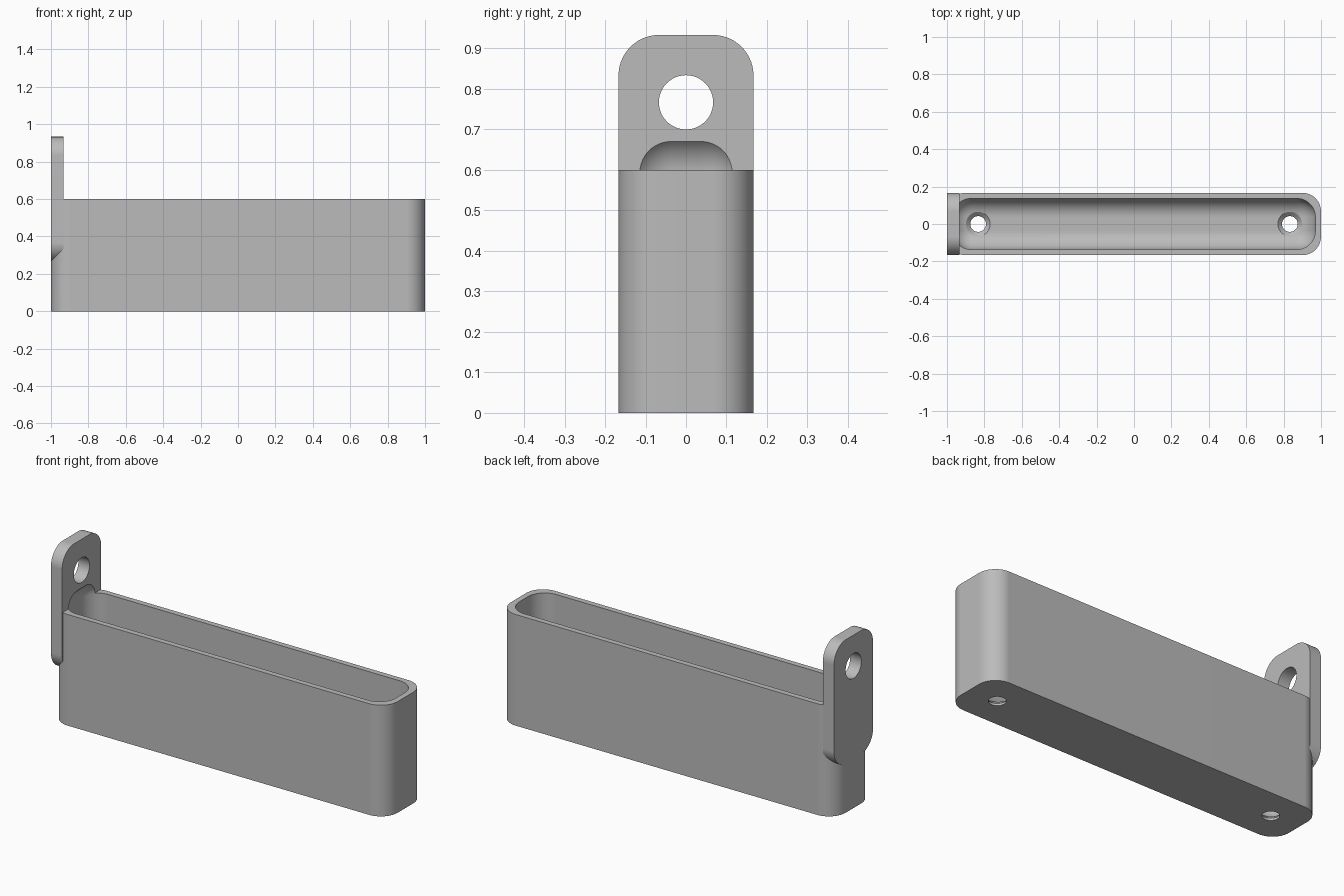
import bpy, bmesh, math
from mathutils import Matrix, Vector

if "Cube" in bpy.data.objects:
    bpy.data.objects.remove(bpy.data.objects["Cube"], do_unlink=True)

WALL, RADIUS, HALF_W, BODY_H = 0.03, 0.1, 1 / 6, 0.6
PLATE_T = 1 / 15

grey = bpy.data.materials.new("plain grey")
grey.use_nodes = True
grey.diffuse_color = (0.5, 0.5, 0.5, 1)
grey.node_tree.nodes["Principled BSDF"].inputs["Base Color"].default_value = grey.diffuse_color


def finish(name, bm):
    bmesh.ops.recalc_face_normals(bm, faces=bm.faces)
    mesh = bpy.data.meshes.new(name)
    bm.to_mesh(mesh)
    bm.free()
    mesh.materials.append(grey)
    obj = bpy.data.objects.new(name, mesh)
    bpy.context.collection.objects.link(obj)
    return obj


def rounded_box(name, low, high, axis=None):
    """Box with rounded edges: those along one axis, or all of them."""
    low, high = Vector(low), Vector(high)
    bm = bmesh.new()
    bmesh.ops.create_cube(bm, size=1)
    bmesh.ops.scale(bm, vec=high - low, verts=bm.verts)
    bmesh.ops.translate(bm, vec=(low + high) / 2, verts=bm.verts)
    edges = [e for e in bm.edges if axis is None
             or abs((e.verts[0].co - e.verts[1].co)[axis]) > 0.01]
    bmesh.ops.bevel(bm, geom=edges, offset=RADIUS, segments=14,
                    profile=0.5, affect='EDGES')
    return finish(name, bm)


def lathe(name, profile, matrix):
    """Solid of revolution from (radius, height) pairs around local z."""
    bm = bmesh.new()
    verts = [bm.verts.new((r, 0, z)) for r, z in profile]
    edges = [bm.edges.new(pair) for pair in zip(verts, verts[1:])]
    bmesh.ops.spin(bm, geom=verts + edges, cent=(0, 0, 0), axis=(0, 0, 1),
                   angle=math.tau, steps=48)
    bmesh.ops.remove_doubles(bm, verts=bm.verts, dist=1e-5)
    bmesh.ops.transform(bm, matrix=matrix, verts=bm.verts)
    return finish(name, bm)


def combine(target, tool, operation):
    mod = target.modifiers.new(operation.lower(), 'BOOLEAN')
    mod.operation, mod.solver, mod.object = operation, 'EXACT', tool
    bpy.context.view_layer.objects.active = target
    bpy.ops.object.modifier_apply(modifier=mod.name)
    bpy.data.objects.remove(tool, do_unlink=True)


# Long tray body with a hanging tab flush with its end
tray = rounded_box("tray_with_hanging_tab", (-1, -HALF_W, 0), (1, HALF_W, BODY_H), axis=2)
tab = rounded_box("hanging_tab", (-1, -HALF_W, 4 / 15), (PLATE_T - 1, HALF_W, 14 / 15), axis=0)
combine(tray, tab, 'UNION')

# Hollow with rounded floor, reaching up into the tab
hollow = rounded_box("hollow_cutter", (WALL - 1, WALL - HALF_W, 0.033),
                     (1 - WALL, HALF_W - WALL, 0.693))
combine(tray, hollow, 'DIFFERENCE')

# Hole through the tab
turn = Matrix.Translation((PLATE_T / 2 - 1, 0, 0.767)) @ Matrix.Rotation(math.pi / 2, 4, 'Y')
hole = lathe("tab_hole_cutter", [(0, -0.1), (0.067, -0.1), (0.067, 0.1), (0, 0.1)], turn)
combine(tray, hole, 'DIFFERENCE')

# Countersunk screw holes in the floor
for side in (-1, 1):
    screw = lathe("screw_hole_cutter",
                  [(0, -0.1), (0.042, -0.1), (0.042, 0.012),
                   (0.065, 0.034), (0.065, 0.15), (0, 0.15)],
                  Matrix.Translation((side * 5 / 6, 0, 0)))
    combine(tray, screw, 'DIFFERENCE')

# Smooth fillets, crisp edges and flat broad faces
bpy.ops.object.select_all(action='DESELECT')
tray.select_set(True)
bpy.context.view_layer.objects.active = tray
bpy.ops.object.shade_smooth_by_angle(angle=math.radians(25))
weighted = tray.modifiers.new("weighted_normals", 'WEIGHTED_NORMAL')
weighted.keep_sharp = True
